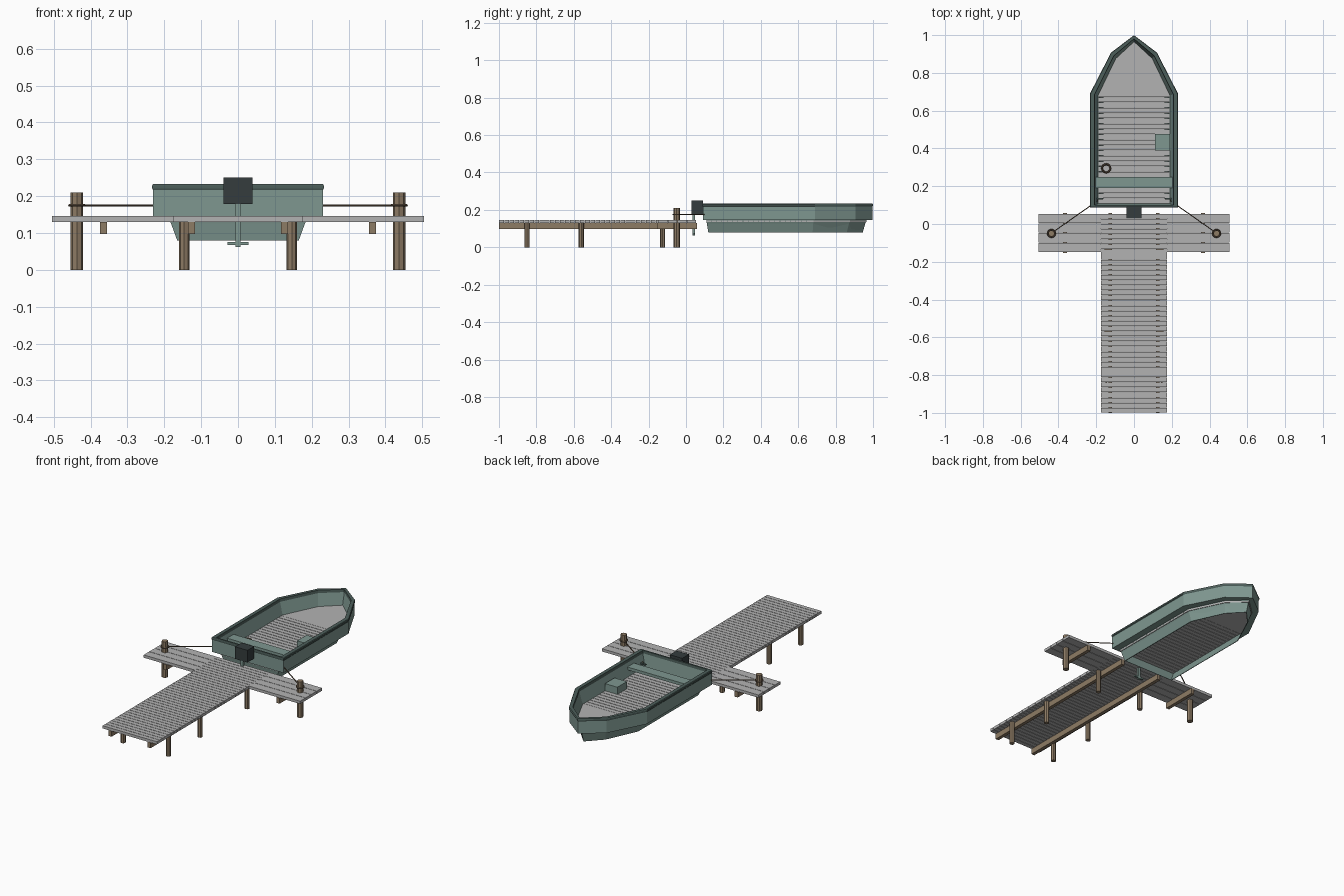
import bpy, bmesh, math
from mathutils import Vector

cube = bpy.data.objects.get("Cube")
if cube:
    bpy.data.objects.remove(cube, do_unlink=True)


def material(name, rgb):
    m = bpy.data.materials.new(name)
    m.use_nodes = True
    m.diffuse_color = (*rgb, 1)
    bsdf = m.node_tree.nodes["Principled BSDF"]
    bsdf.inputs["Base Color"].default_value = (*rgb, 1)
    bsdf.inputs["Roughness"].default_value = 0.8
    return m


GREY = material("weathered_grey", (0.45, 0.45, 0.45))
WOOD = material("brown_wood", (0.27, 0.2, 0.13))
TEAL = material("hull_teal", (0.21, 0.31, 0.28))
TRIM = material("dark_teal_trim", (0.075, 0.115, 0.105))
BLACK = material("engine_charcoal", (0.035, 0.046, 0.048))
ROPE = material("rope_brown", (0.12, 0.085, 0.055))


def finish(name, bm, mat):
    bmesh.ops.recalc_face_normals(bm, faces=bm.faces)
    mesh = bpy.data.meshes.new(name)
    bm.to_mesh(mesh)
    bm.free()
    mesh.materials.append(mat)
    obj = bpy.data.objects.new(name, mesh)
    bpy.context.collection.objects.link(obj)
    return obj


def add_box(bm, x0, x1, y0, y1, z0, z1):
    verts = bmesh.ops.create_cube(bm, size=1)["verts"]
    bmesh.ops.scale(bm, vec=(x1 - x0, y1 - y0, z1 - z0), verts=verts)
    bmesh.ops.translate(bm, vec=((x0 + x1) / 2, (y0 + y1) / 2, (z0 + z1) / 2), verts=verts)


def box(name, mat, *bounds):
    bm = bmesh.new()
    add_box(bm, *bounds)
    return finish(name, bm, mat)


def planks(name, x0, x1, y0, y1, z0, z1, count, gap=0.0025):
    bm = bmesh.new()
    step = (y1 - y0) / count
    for i in range(count):
        a = y0 + i * step
        add_box(bm, x0, x1, a + gap / 2, a + step - gap / 2, z0, z1)
    return finish(name, bm, GREY)


def rod(name, mat, a, b, radius, sides=8):
    a, b = Vector(a), Vector(b)
    bm = bmesh.new()
    bmesh.ops.create_cone(bm, cap_ends=True, segments=sides, radius1=radius,
                          radius2=radius, depth=(b - a).length)
    bm.transform((b - a).to_track_quat("Z", "Y").to_matrix().to_4x4())
    bmesh.ops.translate(bm, vec=(a + b) / 2, verts=bm.verts)
    return finish(name, bm, mat)


def ring(name, mat, centre, radius, thick):
    bpy.ops.mesh.primitive_torus_add(location=centre, major_radius=radius, minor_radius=thick,
                                     major_segments=16, minor_segments=6)
    obj = bpy.context.object
    obj.name = name
    obj.data.materials.append(mat)
    return obj


# Boat outline, drawn in by d from the widest line
def outline(d, z):
    side = [(0.23 - d, 0.09 + 0.45 * d), (0.23 - d, 0.69 - 0.2 * d), (0.12 - 0.6 * d, 0.905 - 0.7 * d)]
    pts = side + [(0, 0.997 - 0.8 * d)] + [(-x, y) for x, y in reversed(side)]
    return [(x, y, z) for x, y in pts]


# Closed loop of sections, giving a thick shell
def shell(name, mat, sections):
    bm = bmesh.new()
    rings = [[bm.verts.new(p) for p in outline(d, z)] for d, z in sections]
    n = len(rings[0])
    for k, lower in enumerate(rings):
        upper = rings[(k + 1) % len(rings)]
        for i in range(n):
            j = (i + 1) % n
            bm.faces.new((lower[i], lower[j], upper[j], upper[i]))
    return finish(name, bm, mat)


# Dock deck
planks("walkway_planks", -0.175, 0.175, -1.0, 0.055, 0.13, 0.146, 39)
for s, side in ((1, "left"), (-1, "right")):
    planks(side + "_wing_planks", *sorted((s * 0.175, s * 0.505)), -0.15, 0.055, 0.13, 0.146, 4)
    # Joists under the deck
    for part, x, y in (("walkway", 0.126, -1.0), ("wing", 0.365, -0.153)):
        box(f"{side}_{part}_joist", WOOD, s * x - 0.01, s * x + 0.01, y, 0.058, 0.098, 0.13)
    # Support posts
    for i, y in enumerate((-0.85, -0.56, -0.125)):
        rod(f"{side}_walkway_post_{i + 1}", WOOD, (s * 0.146, y, 0), (s * 0.146, y, 0.13), 0.014)
    rod(side + "_mooring_post", WOOD, (s * 0.437, -0.05, 0), (s * 0.437, -0.05, 0.21), 0.017)
    # Mooring rope with loop and cleat
    ring(side + "_rope_loop", ROPE, (s * 0.437, -0.05, 0.175), 0.02, 0.004)
    rod(side + "_mooring_rope", ROPE, (s * 0.425, -0.04, 0.175), (s * 0.19, 0.125, 0.175), 0.003, 6)
    box(side + "_cleat", TRIM, *sorted((s * 0.165, s * 0.2)), 0.13, 0.138, 0.17, 0.178)

# Boat hull and gunwale
shell("hull", TEAL, [(0.065, 0.08), (0.041, 0.146), (0.0, 0.146), (0.0, 0.22),
                     (0.02, 0.22), (0.042, 0.14), (0.069, 0.08)])
shell("gunwale", TRIM, [(0.0, 0.217), (-0.003, 0.221), (-0.003, 0.229), (0.0, 0.233),
                        (0.021, 0.233), (0.023, 0.217)])

# Boat floor
planks("boat_floor_planks", -0.189, 0.189, 0.107, 0.672, 0.134, 0.146, 20, 0.003)
bm = bmesh.new()
rim = [p for p in outline(0.041, 0.134) if p[1] > 0.3]
rim = [(0.189, 0.672, 0.134)] + rim + [(-0.189, 0.672, 0.134)]
face = bm.faces.new([bm.verts.new(p) for p in rim])
top = bmesh.ops.extrude_face_region(bm, geom=[face])["geom"]
bmesh.ops.translate(bm, vec=(0, 0, 0.012), verts=[g for g in top if isinstance(g, bmesh.types.BMVert)])
finish("bow_floor", bm, GREY)

# Boat fittings
box("bench_seat", TEAL, -0.203, 0.203, 0.19, 0.25, 0.178, 0.195)
box("storage_box", TEAL, 0.11, 0.19, 0.388, 0.476, 0.146, 0.188)
for i in range(2):
    ring(f"rope_coil_{i + 1}", ROPE, (-0.147, 0.295, 0.151 + i * 0.007), 0.022, 0.005)

# Outboard engine
box("engine_cover", BLACK, -0.04, 0.04, 0.03, 0.092, 0.179, 0.25)
box("engine_shaft", TEAL, -0.007, 0.007, 0.034, 0.048, 0.062, 0.18)
box("propeller", TEAL, -0.029, 0.029, 0.036, 0.046, 0.068, 0.076)
